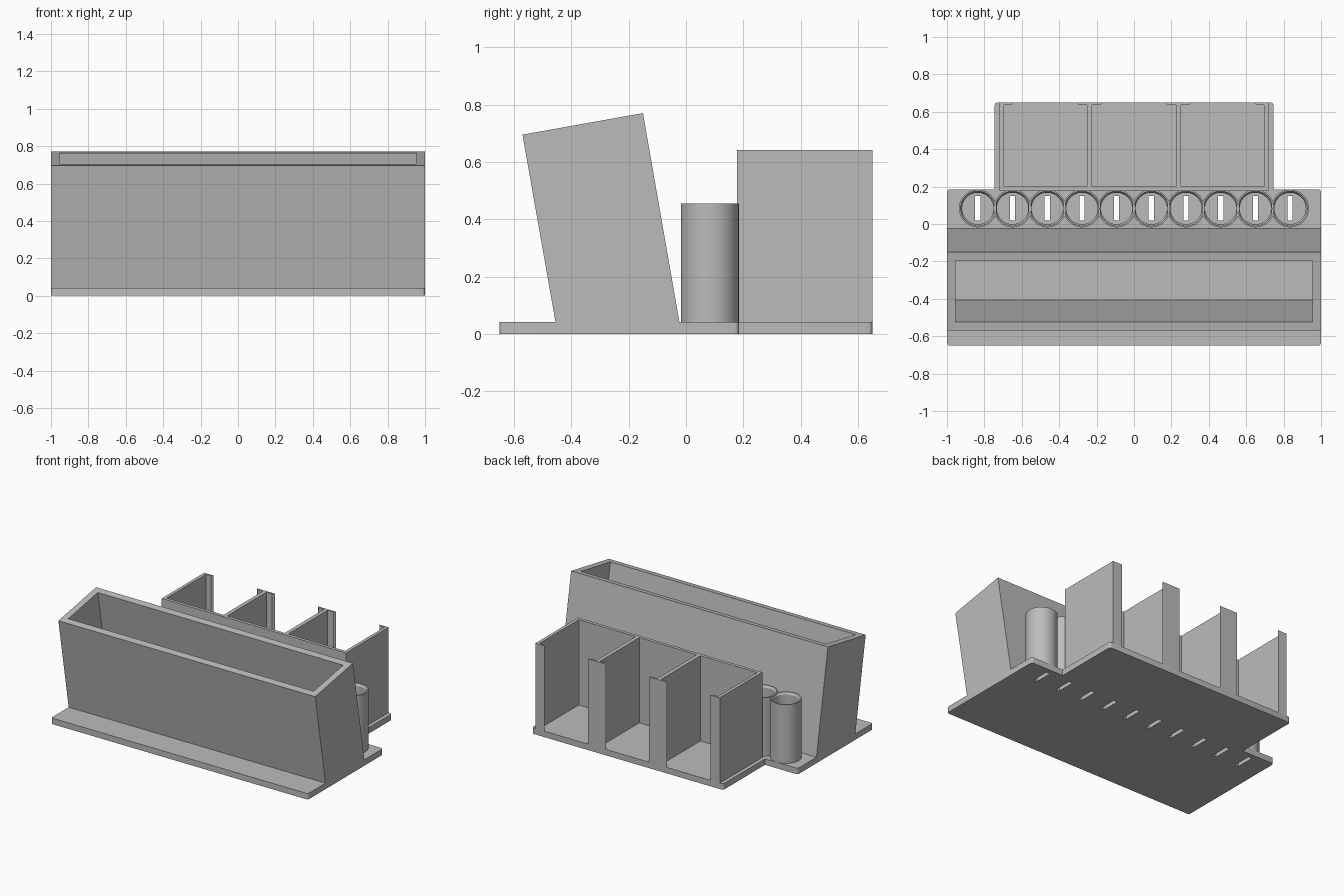
import bpy, bmesh, math
from mathutils import Vector

if "Cube" in bpy.data.objects:
    bpy.data.objects.remove(bpy.data.objects["Cube"])

grey = bpy.data.materials.new("plain grey")
grey.diffuse_color = (0.5, 0.5, 0.5, 1)
grey.use_nodes = True
grey.node_tree.nodes["Principled BSDF"].inputs["Base Color"].default_value = grey.diffuse_color


def make(name, bm, smooth=False):
    bmesh.ops.recalc_face_normals(bm, faces=bm.faces)
    me = bpy.data.meshes.new(name)
    bm.to_mesh(me)
    bm.free()
    me.materials.append(grey)
    ob = bpy.data.objects.new(name, me)
    bpy.context.collection.objects.link(ob)
    if smooth:
        bpy.ops.object.select_all(action='DESELECT')
        bpy.context.view_layer.objects.active = ob
        ob.select_set(True)
        bpy.ops.object.shade_smooth_by_angle(angle=math.radians(30))
    return ob


def prism(bm, pts, axis, a, b):
    """Extrude a 2D outline along z (xy points) or x (yz points)."""
    place = (lambda p, h: (p[0], p[1], h)) if axis == 'z' else (lambda p, h: (h, p[0], p[1]))
    f = bm.faces.new([bm.verts.new(place(p, a)) for p in pts])
    new = bmesh.ops.extrude_face_region(bm, geom=[f])['geom']
    bmesh.ops.translate(bm, verts=[v for v in new if isinstance(v, bmesh.types.BMVert)],
                        vec=Vector(place((0, 0), b - a)))


def rect(x0, x1, y0, y1):
    return [(x0, y0), (x1, y0), (x1, y1), (x0, y1)]


def rounded(pts, r, skip=(), n=5):
    """Round the right-angled outline corners that are not skipped."""
    out = []
    for i, p in enumerate(pts):
        p = Vector(p)
        if i in skip:
            out.append(p)
            continue
        u = (Vector(pts[i - 1]) - p).normalized() * r
        v = (Vector(pts[(i + 1) % len(pts)]) - p).normalized() * r
        for k in range(n + 1):
            t = math.pi / 2 * k / n
            out.append(p + u * (1 - math.sin(t)) + v * (1 - math.cos(t)))
    return out


T = 0.042                                        # base thickness
TUBE_X = [-0.835 + i * 0.1855 for i in range(10)]
TUBE_Y = 0.083

# stepped base plate with rounded outer corners
bm = bmesh.new()
outline = [(-1, -0.65), (1, -0.65), (1, 0.185), (0.745, 0.185),
           (0.745, 0.65), (-0.745, 0.65), (-0.745, 0.185), (-1, 0.185)]
prism(bm, rounded(outline, 0.016, skip=(3, 6)), 'z', 0, T)
base = make("base_plate", bm, True)

# drain slots under the tubes
bm = bmesh.new()
for x in TUBE_X:
    prism(bm, rect(x - 0.014, x + 0.014, 0.02, 0.15), 'z', -0.1, 0.1)
cutter = make("slot_cutter", bm)
cutter.hide_render = True
cutter.hide_viewport = True
cut = base.modifiers.new("slots", 'BOOLEAN')
cut.operation = 'DIFFERENCE'
cut.solver = 'EXACT'
cut.object = cutter

# leaning open box: front, back and end walls
bm = bmesh.new()
fb, ft, bt, bb = [(-0.455, T), (-0.57, 0.695), (-0.15, 0.77), (-0.023, T)]
fti, fbi = (-0.523, 0.703), (-0.405, T)
bti, bbi = (-0.195, 0.762), (-0.069, T)
prism(bm, [fb, fbi, fti, ft], 'x', -0.955, 0.955)
prism(bm, [bbi, bb, bt, bti], 'x', -0.955, 0.955)
for s in (-1, 1):
    prism(bm, [fb, bb, bt, ft], 'x', s * 0.955, s * 1.0)
make("leaning_box", bm)

# row of tubes with a bevelled inner rim, each lathed from a profile
bm = bmesh.new()
profile = [(0.101, T), (0.101, 0.455), (0.093, 0.455), (0.084, 0.44), (0.084, T)]
N = 48
for x in TUBE_X:
    rings = [[bm.verts.new((x + r * math.cos(2 * math.pi * k / N),
                            TUBE_Y + r * math.sin(2 * math.pi * k / N), z))
              for k in range(N)] for r, z in profile]
    for a, b in zip(rings, rings[1:] + rings[:1]):
        for k in range(N):
            j = (k + 1) % N
            bm.faces.new((a[k], a[j], b[j], b[k]))
make("tubes", bm, True)

# three rear bays: long wall, end walls and dividers, each with a retaining lip
TOP = 0.642
bm = bmesh.new()
prism(bm, rect(-0.718, 0.718, 0.177, 0.2), 'z', T, TOP)
make("bay_front_wall", bm)
bm = bmesh.new()
for s in (-1, 1):
    # end wall with an inward lip
    prism(bm, [(s * x, y) for x, y in [(0.718, 0.2), (0.718, 0.65), (0.645, 0.65),
                                       (0.655, 0.637), (0.695, 0.637), (0.695, 0.2)]],
          'z', T, TOP)
    # divider with a lip on both sides
    c = s * 0.238
    prism(bm, [(c + x, y) for x, y in [(-0.014, 0.2), (0.014, 0.2), (0.014, 0.637),
                                       (0.058, 0.637), (0.07, 0.65), (-0.07, 0.65),
                                       (-0.058, 0.637), (-0.014, 0.637)]],
          'z', T, TOP)
make("bay_dividers", bm)
